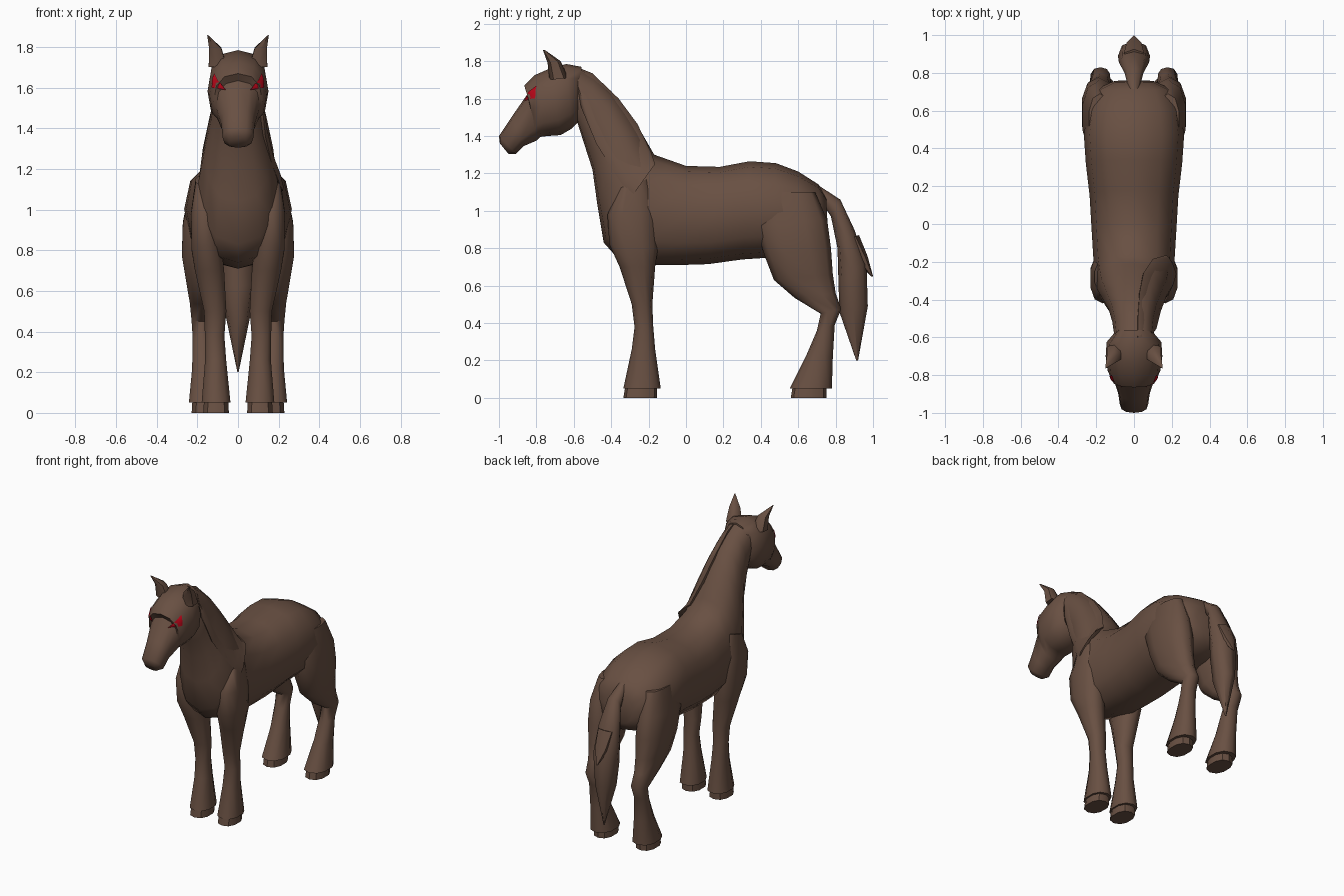
import bpy
import bmesh
from math import cos, sin, tau, copysign, radians
from mathutils import Vector
from mathutils.bvhtree import BVHTree

cube = bpy.data.objects.get("Cube")
if cube:
    bpy.data.objects.remove(cube, do_unlink=True)


def make_material(name, color):
    mat = bpy.data.materials.new(name)
    mat.use_nodes = True
    mat.diffuse_color = color
    shader = next(n for n in mat.node_tree.nodes if n.type == 'BSDF_PRINCIPLED')
    shader.inputs["Base Color"].default_value = color
    return mat


coat = make_material("brown coat", (0.14, 0.08, 0.055, 1))
eye_red = make_material("red eye", (0.5, 0.002, 0.01, 1))


def finish(name, bm, mat, angle=60):
    """Turn a bmesh into a smooth shaded object."""
    mesh = bpy.data.meshes.new(name)
    bm.to_mesh(mesh)
    mesh.materials.append(mat)
    obj = bpy.data.objects.new(name, mesh)
    bpy.context.collection.objects.link(obj)
    bpy.ops.object.select_all(action='DESELECT')
    obj.select_set(True)
    bpy.context.view_layer.objects.active = obj
    bpy.ops.object.shade_smooth_by_angle(angle=radians(angle))
    return obj


def soft(value, power):
    return copysign(abs(value) ** power, value)


def loft(name, rings, sides=12, power=0.85, mirror=1, angle=60):
    """Skin rings given as (y, z) of two opposite points, centre x, half width
    and an optional x for the second point."""
    bm = bmesh.new()
    loops = []
    for y1, z1, y2, z2, x1, half, *rest in rings:
        x2 = rest[0] if rest else x1
        a, b = Vector((x1, y1, z1)), Vector((x2, y2, z2))
        centre, axis = (a + b) / 2, (a - b) / 2
        across = Vector((1, 0, 0))
        if rest:
            across = across - axis * (axis.x / axis.length_squared)
            across.normalize()
        loop = []
        for i in range(sides):
            t = tau * i / sides
            p = centre + axis * soft(cos(t), power) + across * half * soft(sin(t), power)
            loop.append(bm.verts.new((p.x * mirror, p.y, p.z)))
        loops.append(loop)
    for low, high in zip(loops, loops[1:]):
        for i in range(sides):
            j = (i + 1) % sides
            bm.faces.new((low[i], low[j], high[j], high[i]))
    bm.faces.new(loops[0])
    bm.faces.new(loops[-1])
    bmesh.ops.recalc_face_normals(bm, faces=bm.faces)
    finish(name, bm, coat, angle)
    return bm


# Torso and neck, from the rump to the nape
loft("torso_and_neck", [
    (.75, 1.07, .76, .86, 0, .11),
    (.71, 1.14, .72, .80, 0, .20),
    (.60, 1.21, .60, .76, 0, .25),
    (.48, 1.255, .45, .75, 0, .265),
    (.34, 1.265, .30, .74, 0, .255),
    (.18, 1.235, .12, .715, 0, .235),
    (0, 1.24, -.04, .71, 0, .225),
    (-.17, 1.30, -.20, .71, 0, .215),
    (-.21, 1.37, -.36, .74, 0, .205),
    (-.25, 1.44, -.44, .83, 0, .195),
    (-.32, 1.54, -.475, 1.04, 0, .165),
    (-.40, 1.64, -.50, 1.22, 0, .135),
    (-.49, 1.72, -.545, 1.36, 0, .115),
    (-.59, 1.775, -.58, 1.47, 0, .105),
])

# Head, from the nape over the brow to the muzzle
head = loft("head", [
    (-.56, 1.77, -.56, 1.49, 0, .09),
    (-.64, 1.785, -.61, 1.44, 0, .145),
    (-.73, 1.76, -.67, 1.405, 0, .15),
    (-.81, 1.725, -.74, 1.40, 0, .14),
    (-.865, 1.67, -.78, 1.395, 0, .12),
    (-.84, 1.635, -.80, 1.375, 0, .108),
    (-.93, 1.505, -.87, 1.345, 0, .083),
    (-1, 1.40, -.91, 1.305, 0, .075),
    (-.995, 1.36, -.95, 1.305, 0, .045),
])

# Paired parts: ears, eyes, legs and hooves
surface = BVHTree.FromBMesh(head)
for side, s in (("left", 1), ("right", -1)):
    loft(side + "_ear", [
        (-.73, 1.70, -.63, 1.71, .10, .05),
        (-.74, 1.79, -.67, 1.80, .112, .034),
        (-.765, 1.86, -.755, 1.86, .15, .002),
    ], sides=6, mirror=s)

    # Eye: a thin triangular plate laid on the head
    eye = bmesh.new()
    corners = ((.068, -.875, 1.595), (.12, -.80, 1.672), (.125, -.805, 1.60))
    eye.faces.new([eye.verts.new((x * s, y, z)) for x, y, z in corners])
    bmesh.ops.subdivide_edges(eye, edges=eye.edges[:], cuts=3, use_grid_fill=True)
    for v in eye.verts:
        point, normal, _, _ = surface.find_nearest(v.co)
        v.co = point + normal * 0.006
    if s < 0:
        bmesh.ops.reverse_faces(eye, faces=eye.faces[:])
    eye.normal_update()
    if sum(f.normal.x * s for f in eye.faces) < 0:
        bmesh.ops.reverse_faces(eye, faces=eye.faces[:])
    finish(side + "_eye", eye, eye_red)
    eye.free()

    loft(side + "_front_leg", [
        (-.36, 1.12, -.20, 1.17, .165, .045),
        (-.42, .98, -.16, 1.0, .165, .068),
        (-.41, .82, -.15, .80, .155, .078),
        (-.355, .70, -.165, .70, .14, .075),
        (-.29, .50, -.18, .50, .112, .057),
        (-.275, .38, -.175, .38, .115, .05),
        (-.29, .26, -.165, .26, .11, .054),
        (-.335, .05, -.135, .05, .108, .074),
    ], sides=10, mirror=s)

    loft(side + "_hind_leg", [
        (.40, 1.10, .69, 1.10, .18, .06),
        (.37, .92, .755, .95, .19, .085),
        (.42, .76, .775, .80, .187, .093),
        (.47, .63, .785, .66, .183, .074),
        (.58, .535, .80, .56, .18, .06),
        (.72, .45, .83, .475, .178, .053),
        (.70, .36, .795, .39, .175, .05),
        (.64, .22, .785, .22, .17, .058),
        (.555, .05, .78, .05, .165, .08),
    ], sides=10, mirror=s)

    for part, front, back, x in (("front", -.335, -.155, .108), ("hind", .56, .75, .165)):
        loft(f"{side}_{part}_hoof", [
            (front + .01, .06, back, .06, x, .062),
            (front, 0, back, 0, x, .066),
        ], sides=10, mirror=s, angle=40)

# Mane, falling over the left side of the neck
loft("mane", [
    (-.60, 1.775, -.585, 1.68, .02, .02, .09),
    (-.50, 1.735, -.56, 1.55, .02, .026, .115),
    (-.36, 1.60, -.48, 1.36, .03, .03, .135),
    (-.26, 1.465, -.40, 1.23, .05, .034, .165),
    (-.185, 1.31, -.34, 1.14, .10, .034, .20),
    (-.165, 1.25, -.28, 1.09, .17, .015, .22),
], sides=8)

# Tail with a loose tuft at the back
loft("tail", [
    (.70, 1.08, .71, 1.135, 0, .025),
    (.775, .97, .825, 1.06, 0, .05),
    (.81, .80, .90, .90, 0, .08),
    (.815, .62, .965, .72, 0, .085),
    (.82, .46, .972, .49, 0, .06),
    (.91, .20, .92, .20, 0, .003),
], sides=8)
loft("tail_tuft", [
    (.84, .84, .925, .87, 0, .06),
    (.92, .72, .97, .76, 0, .045),
    (.99, .65, 1, .65, 0, .003),
], sides=6)
head.free()
